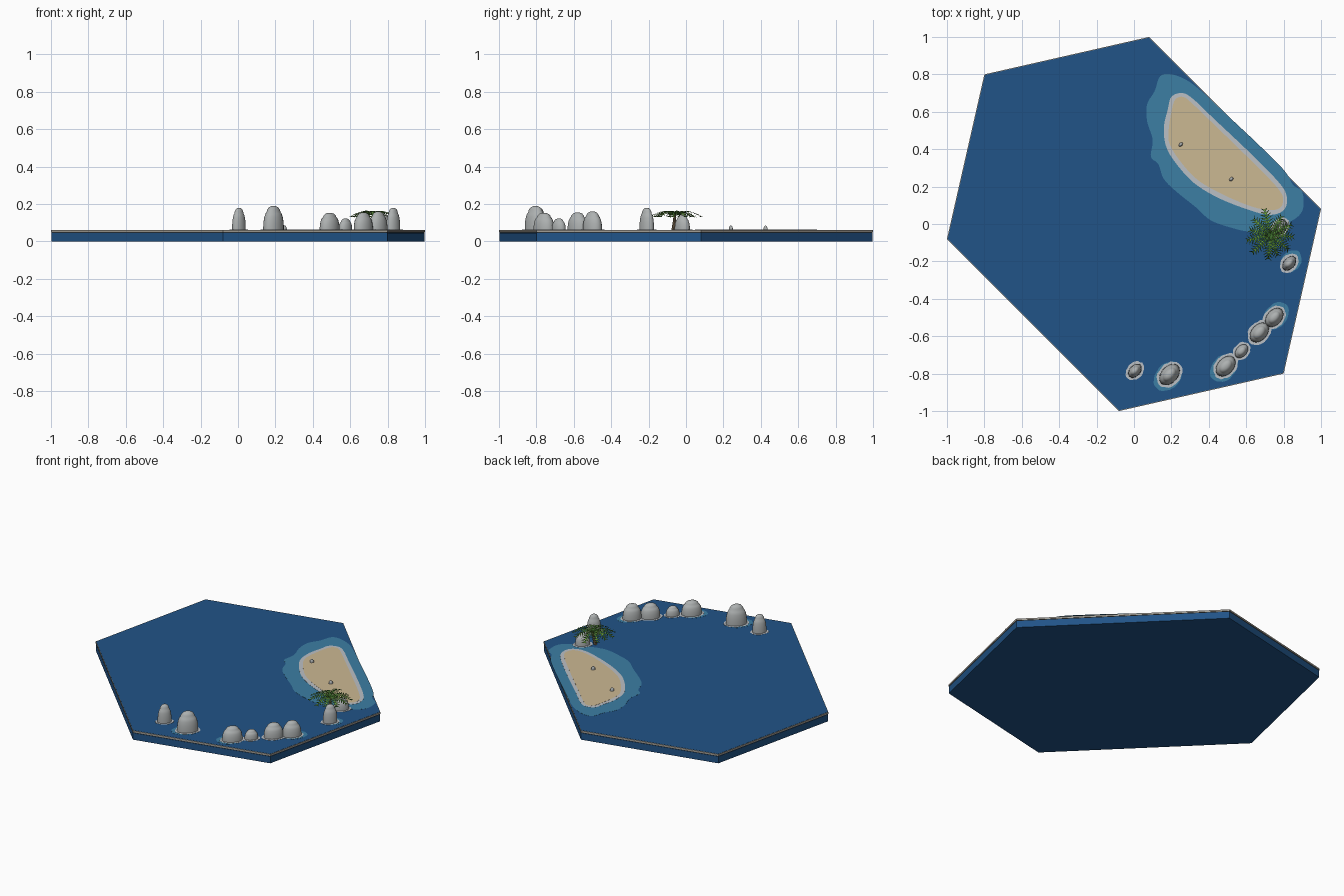
import bpy, bmesh, math, random
from mathutils import Vector

if "Cube" in bpy.data.objects:
    bpy.data.objects.remove(bpy.data.objects["Cube"])

random.seed(4)


def material(name, rgb):
    m = bpy.data.materials.new(name)
    m.diffuse_color = (*rgb, 1)
    m.use_nodes = True
    m.node_tree.nodes["Principled BSDF"].inputs["Base Color"].default_value = m.diffuse_color
    return m


WATER = material("deep_blue", (0.015, 0.088, 0.245))
SHALLOW = material("shallow_blue", (0.045, 0.21, 0.37))
FOAM = material("foam_grey", (0.50, 0.53, 0.56))
SAND = material("sand", (0.60, 0.48, 0.29))
RIM = material("rim_grey", (0.36, 0.34, 0.30))
ROCK = material("rock_grey", (0.42, 0.44, 0.44))
LEAF = material("leaf_green", (0.13, 0.32, 0.045))
LEAF_DARK = material("dark_leaf_green", (0.045, 0.15, 0.025))
BARK = material("bark_brown", (0.20, 0.14, 0.08))
SEAM = material("seam_dark", (0.02, 0.03, 0.04))


def add_object(name, bm, mats, smooth=None):
    mesh = bpy.data.meshes.new(name)
    bm.to_mesh(mesh)
    bm.free()
    ob = bpy.data.objects.new(name, mesh)
    bpy.context.collection.objects.link(ob)
    for m in mats:
        mesh.materials.append(m)
    if smooth:
        bpy.ops.object.select_all(action='DESELECT')
        ob.select_set(True)
        bpy.context.view_layer.objects.active = ob
        bpy.ops.object.shade_smooth_by_angle(angle=math.radians(smooth))
    return ob


def slab(name, outline, z0, z1, mat):
    """Closed prism over a flat outline."""
    bm = bmesh.new()
    face = bm.faces.new([bm.verts.new((x, y, z0)) for x, y in outline])
    top = bmesh.ops.extrude_face_region(bm, geom=[face])
    verts = [v for v in top['geom'] if isinstance(v, bmesh.types.BMVert)]
    bmesh.ops.translate(bm, verts=verts, vec=(0, 0, z1 - z0))
    bmesh.ops.recalc_face_normals(bm, faces=bm.faces)
    return add_object(name, bm, [mat])


def smooth_loop(pts, steps=5):
    """Closed curve passing through the points."""
    out, n = [], len(pts)
    for i in range(n):
        a, b, c, d = (Vector(pts[(i + k) % n]) for k in (-1, 0, 1, 2))
        for s in range(steps):
            t = s / steps
            p = 0.5 * (2*b + (c-a)*t + (2*a-5*b+4*c-d)*t*t + (3*b-a-3*c+d)*t**3)
            out.append((p.x, p.y))
    return out


def scaled(pts, k):
    return [(x * k, y * k) for x, y in pts]


# Hexagonal sea tile: base, dark seam, rim and water surface
half = [(1, 0.08), (0.08, 1), (-0.8, 0.8)]
hexagon = half + [(-x, -y) for x, y in half]
slab("sea_base", scaled(hexagon, 0.998), 0, 0.045, WATER)
slab("sea_seam", scaled(hexagon, 0.996), 0.045, 0.050, SEAM)
slab("sea_rim", hexagon, 0.050, 0.061, RIM)
slab("water_surface", scaled(hexagon, 0.996), 0.061, 0.062, WATER)

# Beach: shallow water, foam line and sand as stacked plates
shallow = [(0.07, 0.55), (0.07, 0.64), (0.11, 0.71), (0.14, 0.79), (0.20, 0.80),
           (0.28, 0.77), (0.36, 0.71), (0.50, 0.58), (0.66, 0.43), (0.80, 0.29),
           (0.85, 0.21), (0.90, 0.17), (0.90, 0.07), (0.83, 0.01), (0.72, -0.02),
           (0.62, -0.04), (0.52, -0.02), (0.41, 0.02), (0.33, 0.09), (0.23, 0.17),
           (0.16, 0.24), (0.13, 0.32), (0.09, 0.36), (0.10, 0.45)]
foam = [(0.16, 0.52), (0.18, 0.61), (0.20, 0.68), (0.26, 0.70), (0.32, 0.665),
        (0.43, 0.56), (0.60, 0.40), (0.75, 0.25), (0.81, 0.17), (0.815, 0.10),
        (0.78, 0.06), (0.71, 0.05), (0.60, 0.08), (0.45, 0.14), (0.32, 0.22),
        (0.22, 0.33), (0.17, 0.42)]
sand = [(0.185, 0.50), (0.20, 0.60), (0.22, 0.665), (0.26, 0.68), (0.305, 0.65),
        (0.42, 0.54), (0.59, 0.375), (0.73, 0.235), (0.79, 0.16), (0.795, 0.11),
        (0.77, 0.08), (0.71, 0.075), (0.61, 0.10), (0.46, 0.165), (0.335, 0.24),
        (0.24, 0.345), (0.19, 0.43)]
slab("shallow_water", smooth_loop(shallow), 0.0615, 0.0626, SHALLOW)
slab("beach_foam", smooth_loop(foam), 0.0615, 0.0633, FOAM)
slab("beach_sand", smooth_loop(sand), 0.0615, 0.0640, SAND)


def oval(x, y, a, b, angle, n=24, wobble=0.0):
    c, s = math.cos(angle), math.sin(angle)
    pts = []
    for i in range(n):
        t = 2 * math.pi * i / n
        k = 1 + wobble * random.uniform(-1, 1)
        u, v = a * k * math.cos(t), b * k * math.sin(t)
        pts.append((x + u * c - v * s, y + u * s + v * c))
    return pts


# Rocks: oval domes with a stepped cap
PROFILE = [(1.0, 0), (1.0, 0.15), (0.97, 0.35), (0.89, 0.55), (0.76, 0.70),
           (0.69, 0.73), (0.62, 0.84), (0.46, 0.94), (0.24, 0.99)]


def rock(name, x, y, r, top, angle, z0=0.061):
    bm = bmesh.new()
    rings = []
    for k, h in PROFILE:
        z = z0 + (top - z0) * h
        pts = oval(x, y, r * 1.17 * k, r * 0.80 * k, angle, 20)
        rings.append([bm.verts.new((px, py, z)) for px, py in pts])
    for lo, hi in zip(rings, rings[1:]):
        for i in range(20):
            j = (i + 1) % 20
            bm.faces.new((lo[i], lo[j], hi[j], hi[i]))
    tip = bm.verts.new((x, y, top))
    for i in range(20):
        bm.faces.new((rings[-1][i], rings[-1][(i + 1) % 20], tip))
    bm.faces.new(rings[0][::-1])
    add_object(name, bm, [ROCK], 35)


ROCKS = [(0.005, -0.785, 0.037, 0.18, 0), (0.19, -0.805, 0.056, 0.19, 1),
         (0.49, -0.76, 0.054, 0.153, 1), (0.575, -0.68, 0.036, 0.123, 0),
         (0.67, -0.58, 0.052, 0.155, 0), (0.75, -0.50, 0.050, 0.16, 1),
         (0.83, -0.21, 0.038, 0.18, 1), (0.78, -0.02, 0.040, 0.14, 0)]
for i, (x, y, r, top, pool) in enumerate(ROCKS):
    ang = math.radians(48)
    rock(f"rock_{i + 1}", x, y, r, top, ang)
    ring = oval(x, y, r * 1.17 + 0.013, r * 0.8 + 0.013, ang, 24, 0.05)
    slab(f"rock_foam_{i + 1}", ring, 0.0615, 0.0633, FOAM)
    if pool:
        d = 0.009 if x > 0.7 else -0.009
        spot = oval(x + d, y + d, r * 1.17 + 0.022, r * 0.8 + 0.02, ang, 24, 0.04)
        slab(f"rock_pool_{i + 1}", spot, 0.0615, 0.0626, SHALLOW)

# Pebbles on the sand
for i, (x, y) in enumerate([(0.25, 0.425), (0.52, 0.24)]):
    rock(f"pebble_{i + 1}", x, y, 0.011, 0.085, math.radians(45))

# Palm trunk: gently bent tapered tube
PX, PY, PZ = 0.73, -0.06, 0.152
bm = bmesh.new()
rings = []
for i in range(6):
    t = i / 5
    cx, cy = PX - 0.012 * (1 - t) ** 2, PY - 0.008 * (1 - t) ** 2
    r = 0.011 - 0.005 * t
    pts = oval(cx, cy, r, r, 0, 8)
    rings.append([bm.verts.new((x, y, 0.06 + (PZ - 0.06) * t)) for x, y in pts])
for lo, hi in zip(rings, rings[1:]):
    for i in range(8):
        j = (i + 1) % 8
        bm.faces.new((lo[i], lo[j], hi[j], hi[i]))
bm.faces.new(rings[-1])
add_object("palm_trunk", bm, [BARK], 40)

# Palm crown: arched fronds, each a spine strip with pointed leaflets
bm = bmesh.new()
FRONDS, STEPS = 11, 9
for f in range(FRONDS):
    a = 2 * math.pi * f / FRONDS + random.uniform(-0.12, 0.12)
    out, side = Vector((math.cos(a), math.sin(a), 0)), Vector((-math.sin(a), math.cos(a), 0))
    length = random.uniform(0.105, 0.145)
    lift = random.uniform(0.04, 0.07)

    def spine(t):
        return Vector((PX, PY, PZ)) + out * length * t + Vector((0, 0, lift * t - (lift + 0.022) * t * t))

    for s in range(STEPS):
        t0, t1 = s / STEPS, (s + 1) / STEPS
        p, q = spine(t0), spine(t1)
        w = 0.003
        strip = [bm.verts.new(v) for v in (p - side * w, q - side * w, q + side * w, p + side * w)]
        bm.faces.new(strip).material_index = 1
        reach = 0.036 * math.sin(math.pi * (0.12 + 0.80 * t0))
        for sgn in (-1, 1):
            tip = p + out * 0.024 + side * sgn * reach - Vector((0, 0, 0.010))
            tri = [bm.verts.new(v) for v in (p, p.lerp(q, 0.85), tip)]
            if sgn > 0:
                tri.reverse()
            face = bm.faces.new(tri)
            face.normal_update()
            if face.normal.z < 0:
                face.normal_flip()
            face.material_index = 1 if (f + s) % 3 == 0 else 0
add_object("palm_fronds", bm, [LEAF, LEAF_DARK])
